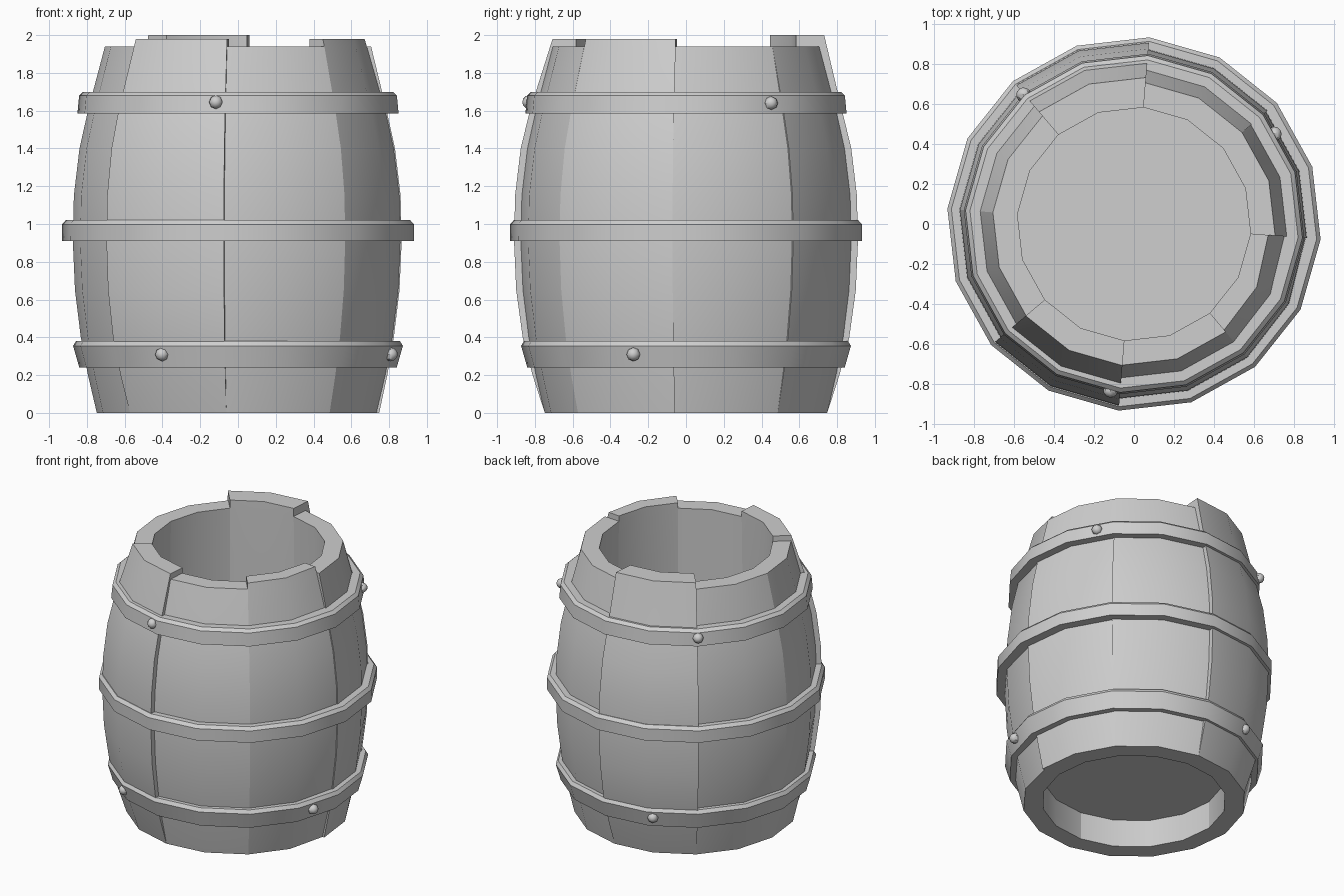
import bpy, bmesh, math
from mathutils import Vector

cube = bpy.data.objects.get("Cube")
if cube:
    bpy.data.objects.remove(cube)

# Single flat grey
GREY = (0.62, 0.62, 0.62, 1)
grey = bpy.data.materials.new("plain_grey")
grey.use_nodes = True
grey.diffuse_color = GREY
grey.node_tree.nodes["Principled BSDF"].inputs["Base Color"].default_value = GREY

SIDES = 16
STEP = 2 * math.pi / SIDES
START = math.radians(-4.7)

# Barrel outline: (height, radius, share of the raise a proud stave gets)
OUTLINE = [(0, 0.75, 0), (0.2, 0.797, 0.5), (0.4, 0.835, 0.9), (0.65, 0.866, 1),
           (0.9, 0.877, 1), (1.15, 0.872, 1), (1.4, 0.842, 1), (1.6, 0.797, 0.9)]
TOP_Z, TOP_R = 1.94, 0.707
BORE_BOTTOM, BORE_TOP = 0.617, 0.584


def polar(radius, angle, z):
    return Vector((radius * math.cos(angle), radius * math.sin(angle), z))


def finish(name, bm):
    bmesh.ops.recalc_face_normals(bm, faces=bm.faces)
    mesh = bpy.data.meshes.new(name)
    bm.to_mesh(mesh)
    bm.free()
    mesh.materials.append(grey)
    obj = bpy.data.objects.new(name, mesh)
    bpy.context.collection.objects.link(obj)
    bpy.ops.object.select_all(action='DESELECT')
    obj.select_set(True)
    bpy.context.view_layer.objects.active = obj
    bpy.ops.object.shade_smooth_by_angle(angle=math.radians(35))


def skin(name, sections, first, closed):
    """Join closed (radius, height) sections standing at successive barrel corners."""
    bm = bmesh.new()
    columns = [[bm.verts.new(polar(r, START + (first + i) * STEP, z)) for r, z in section]
               for i, section in enumerate(sections)]
    n = len(sections[0])
    following = columns[1:] + columns[:1] if closed else columns[1:]
    for a, b in zip(columns, following):
        for j in range(n):
            k = (j + 1) % n
            bm.faces.new((a[j], b[j], b[k], a[k]))
    if not closed:
        # stave flanks, built as strips between outer and inner outline
        for c in (columns[0], columns[-1]):
            for j in range(n // 2 - 1):
                bm.faces.new((c[j], c[j + 1], c[n - 2 - j], c[n - 1 - j]))
    finish(name, bm)


def bore(z):
    """Radius of the plain inner wall, level above the common rim."""
    return BORE_BOTTOM + (BORE_TOP - BORE_BOTTOM) * min(z / TOP_Z, 1)


def stave_section(lift, extra, top_shift, inset):
    outer = [(r + lift * w - inset, z) for z, r, w in OUTLINE]
    rim_r = TOP_R + top_shift - 1.5 * inset
    if extra:
        # a tall stave keeps tapering past the common rim
        below_r, below_z = outer[-1]
        share = (TOP_Z - below_z) / (TOP_Z + extra - below_z)
        outer.append((below_r + (rim_r - below_r) * share, TOP_Z))
    outer.append((rim_r, TOP_Z + extra))
    return outer + [(bore(z), z) for r, z in reversed(outer)]


# Eight staves: index -> (raise, extra height, shift of the top rim)
SPECIAL = {2: (0.036, 0.06, 0.027), 5: (0.036, 0.04, 0.002), 7: (0, 0.04, -0.012),
           0: (-0.008, 0, 0)}
for s in range(8):
    shape = SPECIAL.get(s, (0, 0, 0))
    # the last stave is twisted slightly inward along one edge
    insets = (0, 0.004, 0.015) if s == 7 else (0, 0, 0)
    skin(f"stave_{s + 1}", [stave_section(*shape, inset) for inset in insets], s * 2, False)

# Recessed floor
bm = bmesh.new()
for z in (0.2, 0.22):
    bm.faces.new([bm.verts.new(polar(0.625, START + i * STEP, z)) for i in range(SIDES)])
bmesh.ops.bridge_loops(bm, edges=bm.edges[:])
finish("floor", bm)

# Hoops: slanted outer face with a bevelled upper edge
HOOPS = {
    "lower_hoop": [(0.76, 0.24), (0.843, 0.24), (0.876, 0.355), (0.86, 0.38), (0.79, 0.38)],
    "middle_hoop": [(0.83, 0.91), (0.934, 0.91), (0.935, 0.998), (0.915, 1.02), (0.83, 1.02)],
    "upper_hoop": [(0.75, 1.585), (0.853, 1.585), (0.844, 1.68), (0.822, 1.7), (0.72, 1.7)],
}
for name, section in HOOPS.items():
    skin(name, [section] * SIDES, 0, True)

# Rivets: (angle, radius, height), with their poles pointing outward
RIVETS = [(130.5, 0.848, 1.645), (32.7, 0.832, 1.64), (262, 0.838, 1.645),
          (242, 0.855, 0.31), (341, 0.855, 0.31), (110, 0.855, 0.31)]
for i, (deg, radius, z) in enumerate(RIVETS):
    bm = bmesh.new()
    bmesh.ops.create_uvsphere(bm, u_segments=8, v_segments=6, radius=0.037)
    outward = polar(1, math.radians(deg), 0).to_track_quat('Z', 'Y').to_matrix()
    bmesh.ops.rotate(bm, verts=bm.verts, cent=(0, 0, 0), matrix=outward)
    bmesh.ops.translate(bm, verts=bm.verts, vec=polar(radius, math.radians(deg), z))
    finish(f"rivet_{i + 1}", bm)
